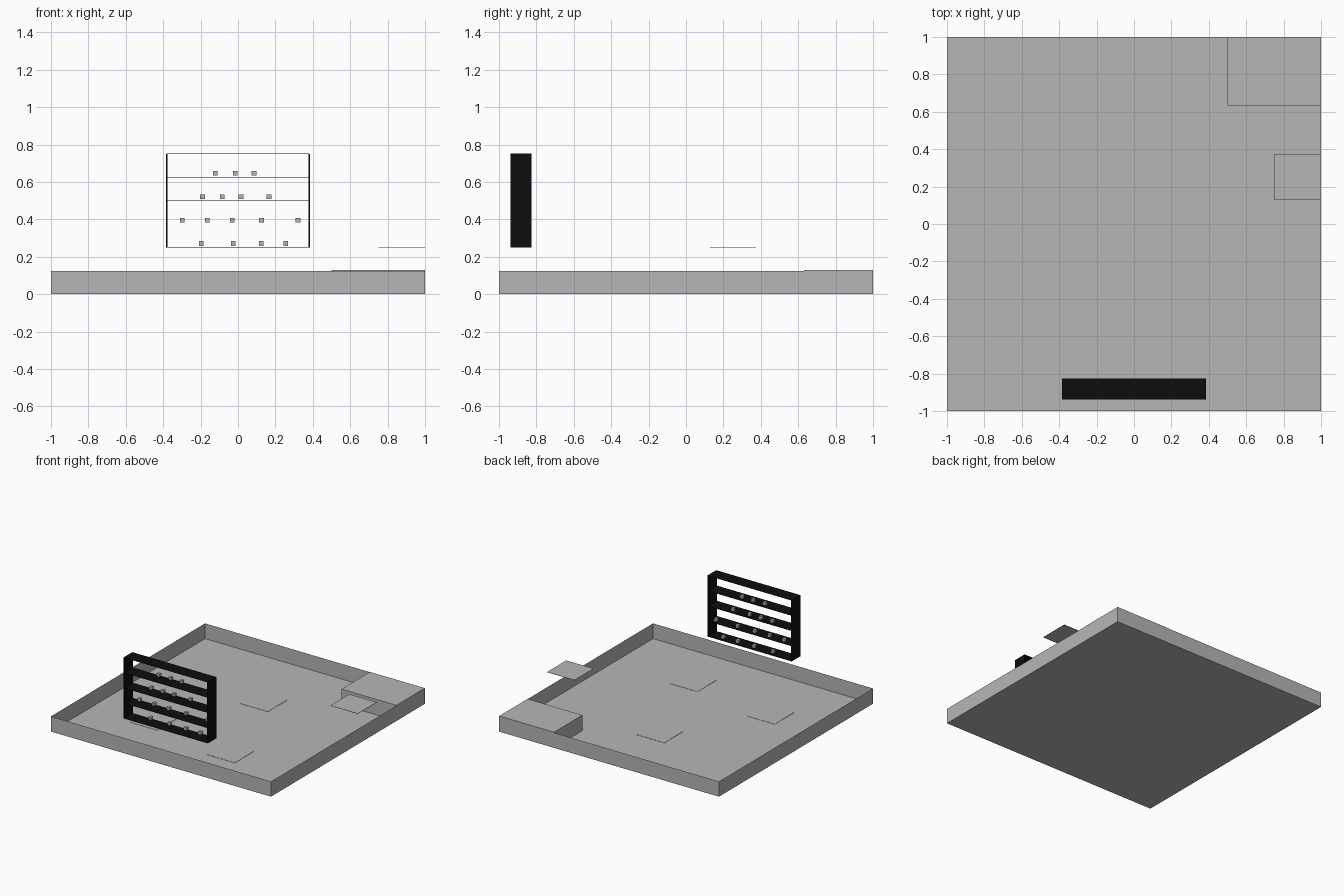
import bpy, bmesh
from mathutils import Vector

if "Cube" in bpy.data.objects:
    bpy.data.objects.remove(bpy.data.objects["Cube"])


def material(name, rgb):
    m = bpy.data.materials.new(name)
    m.diffuse_color = (*rgb, 1)
    m.use_nodes = True
    m.node_tree.nodes["Principled BSDF"].inputs["Base Color"].default_value = m.diffuse_color
    return m


GREY = material("light grey", (0.47, 0.47, 0.47))
BLACK = material("black", (0.004, 0.004, 0.004))


def add_box(bm, lo, hi):
    """Axis-aligned box between two corners."""
    lo, hi = Vector(lo), Vector(hi)
    verts = bmesh.ops.create_cube(bm, size=1)["verts"]
    for v in verts:
        v.co = (lo + hi) / 2 + v.co * (hi - lo)


def make(name, boxes, mat, open_top=False):
    bm = bmesh.new()
    for lo, hi in boxes:
        add_box(bm, lo, hi)
    bm.normal_update()
    if open_top:
        tops = [f for f in bm.faces if f.normal.z > 0.9]
        bmesh.ops.delete(bm, geom=tops, context='FACES')
    mesh = bpy.data.meshes.new(name)
    bm.to_mesh(mesh)
    bm.free()
    mesh.materials.append(mat)
    ob = bpy.data.objects.new(name, mesh)
    bpy.context.collection.objects.link(ob)
    return ob


# Room: floor with thin low walls
make("room_floor_and_walls", [((-1, -1, 0), (1, 1, 0.125))], GREY, open_top=True)

# Corner counter and floating wall shelf
make("corner_counter", [((0.5, 0.63, 0.001), (0.999, 0.999, 0.128))], GREY)
make("wall_shelf", [((0.75, 0.127, 0.249), (1, 0.375, 0.251))], GREY)

# Square floor mats
for i, (x, y) in enumerate([(0, 0.335), (0.315, -0.545), (-0.485, -0.405)]):
    make(f"floor_mat_{i + 1}",
         [((x - 0.125, y - 0.125, 0.001), (x + 0.125, y + 0.125, 0.003))], GREY)

# Display rack: two side panels and five thin shelves, open front and back
Y0, Y1 = -0.938, -0.825
LEVELS = [0.25, 0.375, 0.5, 0.625, 0.75]
sides = [((s * 0.38 - 0.004, Y0, 0.25), (s * 0.38 + 0.004, Y1, 0.75)) for s in (-1, 1)]
shelves = [((-0.38, Y0, z - 0.001), (0.38, Y1, z + 0.001)) for z in LEVELS]
make("display_rack", sides + shelves, BLACK)

# Small goods on the shelves, lowest row first
ROWS = [(-0.196, -0.025, 0.124, 0.256),
        (-0.298, -0.165, -0.031, 0.126, 0.321),
        (-0.19, -0.085, 0.016, 0.166),
        (-0.122, -0.015, 0.086)]
goods = []
for z, row in zip((0.271, 0.395, 0.521, 0.646), ROWS):
    for x in row:
        c, h = Vector((x, -0.852, z)), Vector((0.0125,) * 3)
        goods.append((c - h, c + h))
make("shelf_goods", goods, GREY)
